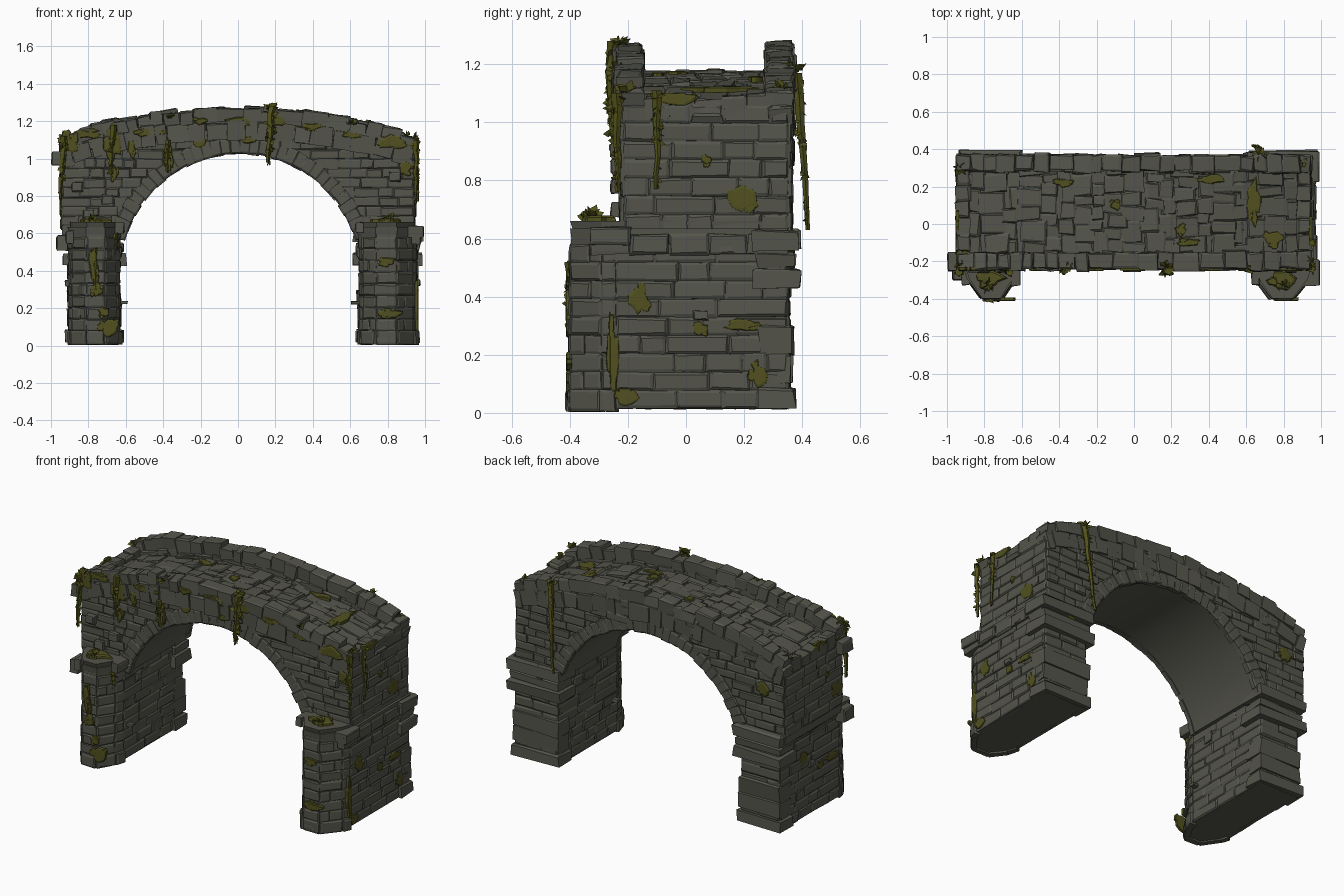
import bpy, bmesh, math, random
from mathutils import Vector as V

if "Cube" in bpy.data.objects:
    bpy.data.objects.remove(bpy.data.objects["Cube"])

random.seed(7)
R = random.uniform
X, Y, Z = V((1, 0, 0)), V((0, 1, 0)), V((0, 0, 1))
STONE, MOSS, IVY = 0, 1, 2
ARCH_X, ARCH_Z, ARCH_R = 0.01, 0.386, 0.645


def material(name, rgb):
    m = bpy.data.materials.new(name)
    m.diffuse_color = (*rgb, 1)
    m.use_nodes = True
    m.node_tree.nodes["Principled BSDF"].inputs["Base Color"].default_value = m.diffuse_color
    return m


MATS = [material("grey stone", (0.090, 0.091, 0.072)),
        material("olive moss", (0.082, 0.081, 0.014)),
        material("ivy green", (0.084, 0.084, 0.011))]


def finish(name, bm, smooth=False):
    bmesh.ops.recalc_face_normals(bm, faces=bm.faces)
    me = bpy.data.meshes.new(name)
    bm.to_mesh(me)
    bm.free()
    for m in MATS:
        me.materials.append(m)
    ob = bpy.data.objects.new(name, me)
    bpy.context.collection.objects.link(ob)
    if smooth:
        bpy.context.view_layer.objects.active = ob
        ob.select_set(True)
        bpy.ops.object.shade_smooth_by_angle(angle=math.radians(30))
        ob.select_set(False)


def rings(bm, loops, mat):
    """Skin a stack of equal point loops and cap both ends."""
    vs = [[bm.verts.new(p) for p in lp] for lp in loops]
    k = len(vs[0])
    fs = [bm.faces.new(vs[0][::-1]), bm.faces.new(vs[-1])]
    for a, b in zip(vs, vs[1:]):
        fs += [bm.faces.new((a[i], a[(i + 1) % k], b[(i + 1) % k], b[i])) for i in range(k)]
    for f in fs:
        f.material_index = mat


def stone(bm, c, u, v, n, w, h, d, back=0.02, j=0.004):
    """Rough chamfered block: w along u, h along v, from -back to d along n."""
    c = V(c)
    ch = min(0.009, w * 0.15, h * 0.15)
    loops = []
    for e, s in ((-back, 0), (d - ch * 0.6, 0), (d, ch)):
        loops.append([c + u * (a * (w / 2 - s) + R(-j, j)) + v * (b * (h / 2 - s) + R(-j, j))
                      + n * (e + R(-j, j) * 0.7) for a, b in ((-1, -1), (1, -1), (1, 1), (-1, 1))])
    rings(bm, loops, STONE)


def wall(bm, p0, p1, z0, z1, row=0.06, width=0.13, depth=0.012, keep=None):
    """Courses of stones on a vertical wall; the outside is right of p0->p1."""
    p0, p1 = V((*p0, 0)), V((*p1, 0))
    u = (p1 - p0).normalized()
    n = V((u.y, -u.x, 0))
    L = (p1 - p0).length
    rows = max(1, round((z1 - z0) / row))
    h = (z1 - z0) / rows
    for r in range(rows):
        s = 0
        while s < L - 0.001:
            w = width * R(0.5, 1.4)
            if L - s - w < width * 0.4:
                w = L - s
            c = p0 + u * (s + w / 2) + Z * (z0 + (r + 0.5) * h)
            if keep is None or keep(c, w, h):
                stone(bm, c, u, Z, n, w, h, depth * R(0.55, 1.25), j=0.003)
            s += w


def cushion(bm, c, u, v, n, ru, rv, t):
    k = 11
    rad = [R(0.65, 1.2) for _ in range(k)]
    loops = []
    for e, f in ((-0.012, 1), (t * 0.6, 0.96), (t, 0.75)):
        loops.append([V(c) + n * e + u * (ru * rad[i] * f * math.cos(i * math.tau / k))
                      + v * (rv * rad[i] * f * math.sin(i * math.tau / k)) for i in range(k)])
    rings(bm, loops, MOSS)


def blob(bm, c, u, v, n, ru, rv, t=0.009):
    """Uneven moss patch: one main cushion and two smaller neighbours."""
    cushion(bm, c, u, v, n, ru, rv, t)
    for _ in range(2):
        a = R(0, math.tau)
        cushion(bm, V(c) + u * ru * 0.8 * math.cos(a) + v * rv * 0.8 * math.sin(a), u, v, n,
                ru * 0.5, rv * 0.5, t * 0.9)


def leaf(bm, p, d, size):
    side = d.cross(V((R(-1, 1), R(-1, 1), R(-1, 1)))).normalized() * size * 0.35
    up = d.cross(side).normalized() * size * 0.1
    a, b, c, e, f = [bm.verts.new(q) for q in
                     (p, p + d * size * 0.5 + side, p + d * size, p + d * size * 0.5 - side,
                      p + d * size * 0.5 + up)]
    for q in ((a, b, f), (b, c, f), (c, e, f), (e, a, f), (a, e, c, b)):
        bm.faces.new(q).material_index = IVY


def strand(bm, p0, p1, width=0.02, leaves=30):
    """Hanging ivy: a tapered stem with leaves pointing down and out."""
    p0, p1 = V(p0), V(p1)
    loops = []
    for i in range(7):
        t = i / 6
        c = p0.lerp(p1, t) + V((R(-.006, .006), R(-.004, .004), 0))
        r = width * (1 - 0.6 * t) * R(0.85, 1.15)
        loops.append([c + V((r * math.cos(a), r * math.sin(a), 0)) for a in (0, 1.26, 2.51, 3.77, 5.03)])
    rings(bm, loops, IVY)
    for _ in range(leaves):
        t = R(0, 0.97)
        leaf(bm, p0.lerp(p1, t), V((R(-1, 1), R(-1, 1), R(-2.2, 0.1))).normalized(),
             width * R(1.6, 2.6) * (1 - 0.4 * t))


def tuft(bm, p, size=0.05, k=12):
    for _ in range(k):
        leaf(bm, V(p), V((R(-1, 1), R(-1, 1), R(0, 0.8))).normalized(), size * R(0.6, 1.1))


def top(x):
    return 1.268 - 0.15 * x * x - max(0, abs(x) - 0.85) * 0.2


def deck(x):
    return 1.163 - 0.155 * x * x


# Solid arch body
bm = bmesh.new()
prof = [(0.94, 0.57)] + [(0.94 - 1.88 * i / 16, deck(0.94 - 1.88 * i / 16)) for i in range(17)] + [(-0.94, 0.57)]
a0 = math.asin((0.57 - ARCH_Z) / ARCH_R)
for i in range(33):
    a = math.pi - a0 - (math.pi - 2 * a0) * i / 32
    prof.append((ARCH_X + ARCH_R * math.cos(a), ARCH_Z + ARCH_R * math.sin(a)))
rings(bm, [[V((x, y, z)) for x, z in prof] for y in (-0.215, 0.352)], STONE)
finish("arch_body", bm, True)

# Spandrel and end wall masonry
bm = bmesh.new()


def spandrel(c, w, h):
    near = max(0, abs(c.x - ARCH_X) - w / 2)
    return math.hypot(near, c.z - h / 2 - ARCH_Z) > ARCH_R + 0.03 and c.z < deck(c.x) + 0.03


for p0, p1 in (((-0.94, -0.215), (0.94, -0.215)), ((0.94, 0.352), (-0.94, 0.352))):
    wall(bm, p0, p1, 0.64, 1.2, 0.05, 0.11, 0.014, spandrel)
wall(bm, (0.94, -0.215), (0.94, 0.352), 0.62, 1.06, 0.063, 0.15, 0.009)
wall(bm, (-0.94, 0.352), (-0.94, -0.215), 0.62, 1.06, 0.063, 0.15, 0.009)
finish("wall_stones", bm)

# Arch ring stones on both faces
bm = bmesh.new()
N = 34
for i in range(N):
    a = a0 + (math.pi - 2 * a0) * (i + 0.5) / N
    rad, tan = V((math.cos(a), 0, math.sin(a))), V((-math.sin(a), 0, math.cos(a)))
    for y, n in ((-0.215, -Y), (0.352, Y)):
        c = V((ARCH_X, y, ARCH_Z)) + rad * (ARCH_R + 0.036)
        stone(bm, c, tan, rad, n, 0.062, 0.072 + R(0, 0.02), R(0.011, 0.018), j=0.002)
finish("arch_ring_stones", bm)

# Parapets in two courses, and the low end kerbs
bm = bmesh.new()
for yc in (-0.197, 0.325):
    for lift, back, w0 in ((-0.07, 0.1, 0.1), (0, 0.075, 0.1)):
        x = -0.955
        while x < 0.94:
            w = min(w0 * R(0.5, 1.4), 0.955 - x)
            m = x + w / 2
            u = V((1, 0, -0.31 * m + R(-.05, .05))).normalized()
            n = V((-u.z, 0, u.x))
            stone(bm, (m, yc + R(-.006, .006), top(m) + lift), u, Y, n, w,
                  0.09 + R(-.012, .014), R(-0.012, 0.014), back, j=0.007)
            x += w
for x in (-0.915, 0.91):
    for i in range(5):
        stone(bm, (x, -0.1 + i * 0.088, 1.08), X, Y, Z, 0.075, 0.084, R(0, 0.025), 0.07, j=0.007)
finish("parapet", bm)

# Paved deck
bm = bmesh.new()
x = -0.88
while x < 0.86:
    w = R(0.06, 0.13)
    y = -0.16
    while y < 0.28:
        h = min(R(0.05, 0.13), 0.29 - y)
        m = x + w / 2 + R(-.02, .02)
        u = V((1, R(-.1, .1), -0.31 * m + R(-.08, .08))).normalized()
        n = u.cross(V((0, 1, R(-.08, .08)))).normalized()
        stone(bm, (m, y + h / 2, deck(m)), u, Y, n, w * R(1, 1.2), h, R(0.004, 0.018), j=0.006)
        y += h
    x += w
finish("deck_paving", bm)

# Piers with pointed front buttresses, caps and mouldings
for side, xi, xo in (("left", -0.635, -0.9), ("right", 0.65, 0.95)):
    s = 1 if xo > 0 else -1
    plan = [(0, .35), (0, -.24), (.07, -.30), (.3, -.395), (.66, -.395), (.94, -.29), (1, -.24), (1, .35)]
    pts = [(xi + (xo - xi) * t, y) for t, y in plan]
    if s < 0:
        pts = pts[::-1]
    cx = (xi + xo) / 2
    bm = bmesh.new()
    rings(bm, [[V((x, y, z)) for x, y in pts] for z in (0.015, 0.6)], STONE)
    # front cap: two sloping layers
    for z0, z1, f in ((0.575, 0.635, 1.08), (0.635, 0.66, 0.98)):
        rings(bm, [[V((cx + (x - cx) * f * g, y * (1.01 if y < 0 else 1) * g, z)) for x, y in pts]
                   for z, g in ((z0, 0.98), (z1, 1.0))], STONE)
    finish(side + "_pier_core", bm)
    bm = bmesh.new()
    for p, q in zip(pts, pts[1:] + pts[:1]):
        inner = abs(p[0] - xi) < .01 and abs(q[0] - xi) < .01
        front = max(p[1], q[1]) < 0
        wall(bm, p, q, 0.015, 0.58, 0.062, 0.11 if front else 0.16, 0.006 if inner else 0.009)
        if front:
            wall(bm, p, q, 0.005, 0.08, 0.07, 0.14, 0.02)
    finish(side + "_pier_stones", bm)
    bm = bmesh.new()
    # back pilaster courses
    for z0, z1, e in ((.02, .085, .02), (.1, .2, .008), (.2, .3, .012), (.43, .495, .036), (.5, .55, .022), (.56, .63, .034)):
        stone(bm, (cx, 0.31, (z0 + z1) / 2), X, Y, Z, abs(xo - xi) + 2 * e, 0.09 + 2 * e,
              (z1 - z0) / 2, (z1 - z0) / 2, j=0.008)
    # side and inner string courses
    for i in range(5):
        y = -0.26 + i * 0.135
        stone(bm, (xo, y, 0.58), Y, Z, X * s, 0.134, 0.07, R(.018, .03))
        stone(bm, (xi, y, 0.63), Y, Z, X * -s, 0.134, 0.055, R(.018, .03))
    # stray projecting blocks
    for y, z in ((0.05, 0.335), (-0.08, 0.565), (0.14, 0.565)):
        stone(bm, (xo, y, z), Y, Z, X * s, 0.05, 0.03, 0.025)
    stone(bm, (xi, -0.2, 0.23), Y, Z, X * -s, 0.03, 0.015, 0.045)
    stone(bm, (xi, -0.1, 0.5), Y, Z, X * -s, 0.06, 0.06, 0.015)
    finish(side + "_pier_mouldings", bm)

# Loose corner blocks
bm = bmesh.new()
stone(bm, (-0.95, -0.2, 1.0), Y, Z, -X, 0.1, 0.07, 0.048)
stone(bm, (-0.93, -0.25, 0.55), Y, Z, -X, 0.1, 0.08, 0.04)
stone(bm, (0.93, -0.26, 0.61), Y, Z, X, 0.14, 0.06, 0.064)
for x, z in ((-0.7, 0.78), (-0.86, 0.85), (0.84, 0.9), (-0.8, 0.7)):
    stone(bm, (x, -0.21, z), X, Z, -Y, 0.06, 0.05, 0.05)
finish("loose_blocks", bm)

# Moss patches
bm = bmesh.new()
for x, z, a, b in ((-.9, 1.08, .05, .06), (-.67, 1.08, .045, .09), (-.47, 1.14, .07, .03), (-.37, 1.02, .022, .08),
                   (-.2, 1.09, .035, .04), (0, 1.2, .07, .025), (.4, 1.17, .06, .02), (.62, 1.13, .05, .03),
                   (.83, 1.09, .08, .035), (-.66, .92, .02, .05), (-.8, 1.13, .07, .025), (-.57, 1.05, .02, .05),
                   (.05, 1.1, .04, .02), (.9, .95, .03, .04), (-.2, 1.2, .04, .02), (.22, 1.2, .04, .03)):
    blob(bm, (x, -0.242 if z > deck(x) - 0.04 else -0.23, z), X, Z, -Y, a, b)
for y, z, a, b in ((-.16, .39, .038, .045), (.2, .74, .05, .045), (.07, .87, .02, .02), (-.03, 1.08, .06, .025),
                   (.25, .13, .03, .045), (.05, .29, .03, .022), (.19, .3, .06, .022), (-.25, .17, .02, .15),
                   (-.2, .05, .05, .03), (-.35, .18, .05, .012)):
    if y > -0.3:
        blob(bm, (0.958 if z < 0.6 else 0.948, y, z), Y, Z, X, a, b, 0.006)
        if z > 0.28:
            blob(bm, (-0.908 if z < 0.6 else -0.948, -y * 0.8, z), Y, Z, -X, a, b, 0.006)
for x, y, a, b in ((.64, .14, .035, .13), (.3, -.1, .06, .025), (.42, .24, .07, .025), (.74, -.08, .06, .04),
                   (-.38, .22, .05, .025), (-.9, -.17, .05, .03), (-.93, .0, .02, .08), (.25, -.03, .03, .03),
                   (-.1, .1, .03, .03)):
    blob(bm, (x, y, deck(x) + 0.014), X, Y, V((0.31 * x, 0, 1)).normalized(), a, b)
for x, z, a, b in ((-.77, .42, .025, .1), (-.76, .3, .03, .04), (-.69, .1, .05, .05), (.82, .17, .07, .025),
                   (.8, .45, .05, .025), (-.72, .18, .03, .03)):
    blob(bm, (x, -0.404, z), X, Z, -Y, a, b)
for x in (-.77, .8):
    blob(bm, (x, -.29, .66), X, Y, Z, .08, .05, .02)
for x, z in ((-.8, .9), (.78, .58)):
    blob(bm, (x, 0.366, z), X, Z, Y, .04, .04)
finish("moss_patches", bm)

# Hanging ivy and tufts
bm = bmesh.new()
strand(bm, (.18, -.255, 1.28), (.16, -.255, .98), .024, 50)
strand(bm, (.68, .385, 1.17), (.64, .42, .63), .018, 55)
strand(bm, (.955, -.1, 1.11), (.955, -.1, .77), .016, 35)
strand(bm, (-.93, -.255, 1.12), (-.95, -.24, .78), .02, 40)
strand(bm, (.95, -.24, 1.1), (.952, -.235, .76), .018, 40)
strand(bm, (-.67, -.258, 1.18), (-.68, -.24, .92), .02, 40)
strand(bm, (-.38, -.25, 1.1), (-.38, -.24, .93), .016, 25)
strand(bm, (-.77, -.405, .52), (-.76, -.41, .28), .013, 25)
strand(bm, (-.66, -.31, .6), (-.66, -.31, .5), .02, 20)
for p in ((.17, -.23, 1.265), (.94, -.2, 1.1), (-.92, -.22, 1.1), (.67, .37, 1.18), (.9, .33, 1.11),
          (-.78, -.33, .67), (.8, -.33, .67), (-.35, -.23, 1.22), (.6, -.23, 1.18), (-.93, .3, 1.1)):
    tuft(bm, p)
finish("ivy", bm)
